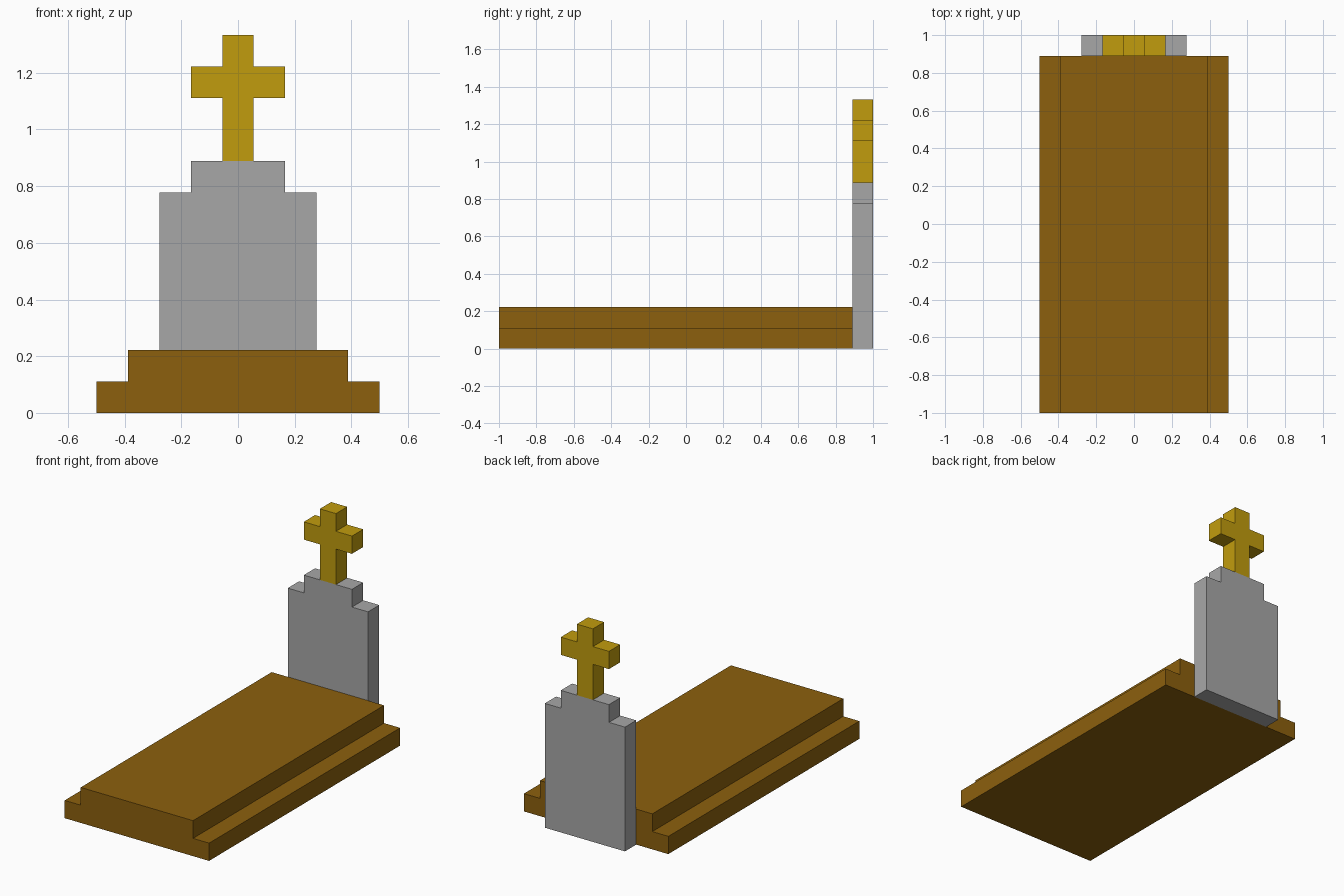
import bpy
import bmesh

cube = bpy.data.objects.get("Cube")
if cube:
    bpy.data.objects.remove(cube, do_unlink=True)

U = 1 / 9  # block unit; the whole model is 18 blocks long


def material(name, rgb):
    """Flat matte material from 0-255 sRGB values."""
    lin = [((c / 255 + 0.055) / 1.055) ** 2.4 for c in rgb]
    mat = bpy.data.materials.new(name)
    mat.diffuse_color = (*lin, 1)
    mat.use_nodes = True
    bsdf = mat.node_tree.nodes["Principled BSDF"]
    bsdf.inputs["Base Color"].default_value = (*lin, 1)
    bsdf.inputs["Roughness"].default_value = 0.9
    return mat


def extrude_profile(name, half, y0, y1, mat):
    """Mirror a right-hand (x, z) outline, listed bottom to top, and extrude it along y."""
    outline = half + [(-x, z) for x, z in reversed(half)]
    bm = bmesh.new()
    face = bm.faces.new([bm.verts.new((x * U, y0 * U, z * U)) for x, z in outline])
    new = bmesh.ops.extrude_face_region(bm, geom=[face])["geom"]
    verts = [v for v in new if isinstance(v, bmesh.types.BMVert)]
    bmesh.ops.translate(bm, verts=verts, vec=(0, (y1 - y0) * U, 0))
    bmesh.ops.recalc_face_normals(bm, faces=bm.faces)
    mesh = bpy.data.meshes.new(name)
    bm.to_mesh(mesh)
    bm.free()
    mesh.materials.append(mat)
    obj = bpy.data.objects.new(name, mesh)
    bpy.context.collection.objects.link(obj)
    return obj


earth = material("earth brown", (140, 96, 13))
stone = material("stone grey", (167, 167, 167))
gold = material("gold", (193, 156, 13))

# Stepped earth mound
extrude_profile("grave_mound", [(4.5, 0), (4.5, 1), (3.5, 1), (3.5, 2)], -9, 8, earth)

# Headstone with stepped shoulders
extrude_profile("headstone", [(2.5, 0), (2.5, 7), (1.5, 7), (1.5, 8)], 8, 9, stone)

# Cross standing on the headstone
extrude_profile("cross", [(0.5, 8), (0.5, 10), (1.5, 10), (1.5, 11), (0.5, 11), (0.5, 12)],
                8, 9, gold)
